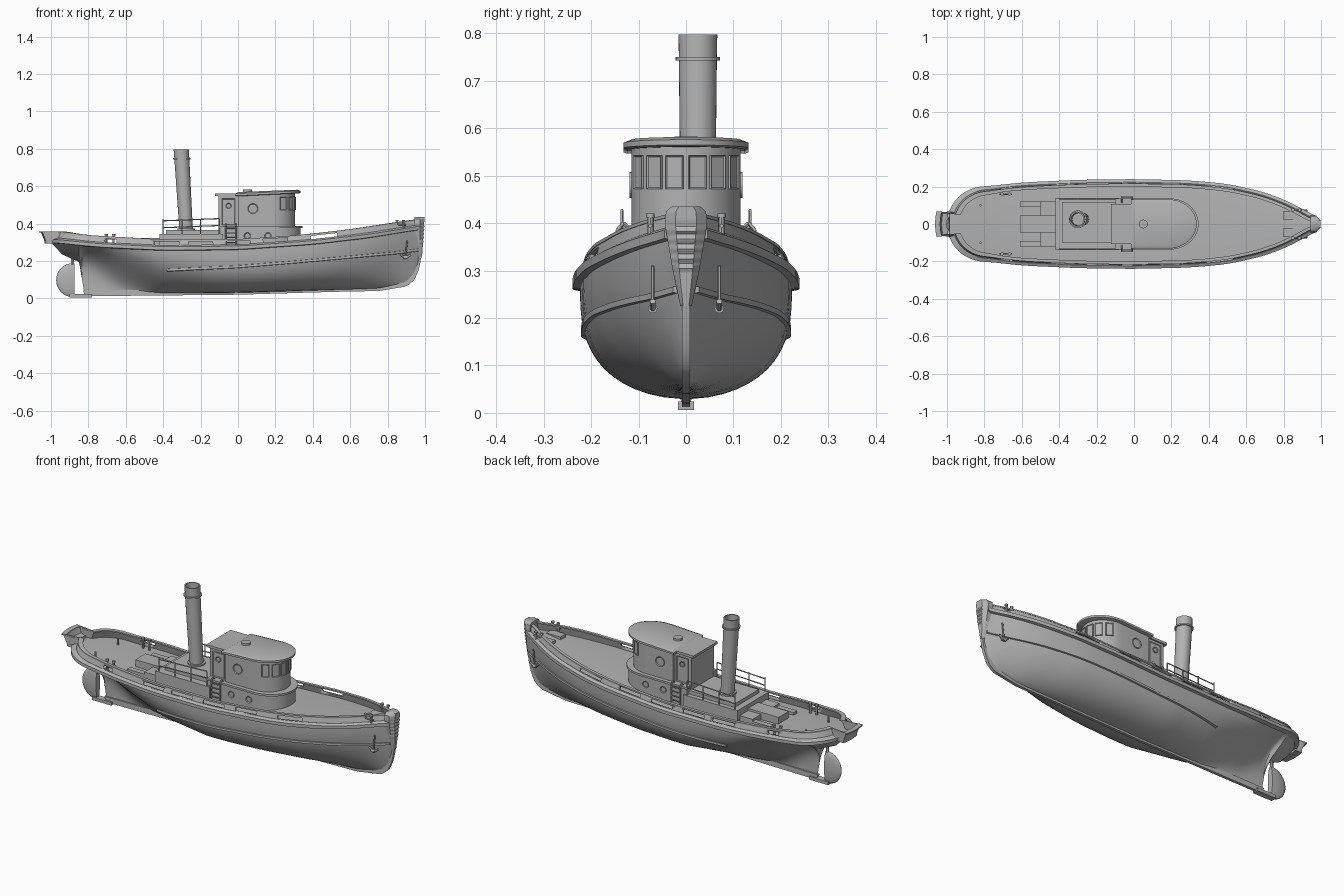
import bpy, bmesh, math
from mathutils import Vector, Matrix

if "Cube" in bpy.data.objects:
    bpy.data.objects.remove(bpy.data.objects["Cube"])

grey = bpy.data.materials.new("plain grey")
grey.use_nodes = True
grey.diffuse_color = (0.45, 0.45, 0.45, 1)
grey.node_tree.nodes["Principled BSDF"].inputs["Base Color"].default_value = (0.45, 0.45, 0.45, 1)


def lerp(table, x):
    for (a, u), (b, v) in zip(table, table[1:]):
        if x <= b:
            return u + (v - u) * max(0, x - a) / (b - a)
    return table[-1][1]


def soft(table, x):
    return sum(lerp(table, x + k * 0.02) for k in range(-3, 4)) / 7


def finish(name, bm, angle=30):
    bmesh.ops.remove_doubles(bm, verts=bm.verts, dist=0.00005)
    bmesh.ops.recalc_face_normals(bm, faces=bm.faces)
    mesh = bpy.data.meshes.new(name)
    bm.to_mesh(mesh)
    bm.free()
    mesh.materials.append(grey)
    ob = bpy.data.objects.new(name, mesh)
    bpy.context.collection.objects.link(ob)
    bpy.ops.object.select_all(action="DESELECT")
    ob.select_set(True)
    bpy.context.view_layer.objects.active = ob
    bpy.ops.object.shade_smooth_by_angle(angle=math.radians(angle))
    return ob


def loft(name, rows, closed=False, caps=False, angle=30):
    """Skin a list of equal-length point rows."""
    bm = bmesh.new()
    grid = [[bm.verts.new(p) for p in row] for row in rows]
    n = len(rows[0])
    for a, b in zip(grid, grid[1:]):
        for j in range(n if closed else n - 1):
            k = (j + 1) % n
            bm.faces.new((a[j], a[k], b[k], b[j]))
    if caps:
        bm.faces.new(grid[0])
        bm.faces.new(grid[-1])
    return finish(name, bm, angle)


def box(name, x0, x1, y0, y1, z0, z1):
    ring = [(x0, y0), (x1, y0), (x1, y1), (x0, y1)]
    return loft(name, [[(x, y, z) for x, y in ring] for z in (z0, z1)], True, True)


def rods(name, parts):
    bm = bmesh.new()
    for a, b, r in parts:
        a, b = Vector(a), Vector(b)
        m = Matrix.Translation((a + b) / 2) @ (b - a).to_track_quat("Z", "Y").to_matrix().to_4x4()
        bmesh.ops.create_cone(bm, cap_ends=True, segments=12, radius1=r, radius2=r,
                              depth=(b - a).length, matrix=m)
    return finish(name, bm)


def panel(name, loc, normal, w, h, sides=4):
    """Thin framed pane: rectangular, or round with many sides."""
    bm = bmesh.new()
    k = math.sqrt(2) if sides == 4 else 1
    turn = [(i + 0.5) * math.tau / sides for i in range(sides)]
    face = bm.faces.new([bm.verts.new((k * w / 2 * math.cos(t), k * h / 2 * math.sin(t), -0.004)) for t in turn])
    ext = bmesh.ops.extrude_face_region(bm, geom=[face])["geom"]
    bmesh.ops.translate(bm, verts=[g for g in ext if isinstance(g, bmesh.types.BMVert)], vec=(0, 0, 0.008))
    front = max(bm.faces, key=lambda f: f.calc_center_median().z)
    bm.normal_update()
    bmesh.ops.inset_individual(bm, faces=[front], thickness=0.004, depth=-0.003)
    m = Vector(normal).to_track_quat("Z", "Y").to_matrix().to_4x4()
    bm.transform(Matrix.Translation(loc) @ m)
    return finish(name, bm)


# Hull lines
BEAM = [(-0.8, 0.2), (-0.6, 0.222), (-0.3, 0.236), (0, 0.24), (0.3, 0.233), (0.5, 0.215),
        (0.7, 0.17), (0.85, 0.11), (0.93, 0.062), (1, 0.028)]
RAIL = [(-1, 0.31), (-0.75, 0.285), (-0.4, 0.268), (0, 0.272), (0.4, 0.3), (0.7, 0.335), (1, 0.383)]
TOP = [(-1, 0.358), (-0.8, 0.335), (-0.4, 0.312), (0, 0.314), (0.3, 0.333), (0.6, 0.366), (1, 0.425)]
KEEL = [(-1, 0.3), (-0.94, 0.235), (-0.85, 0.195), (-0.82, 0.022), (0, 0.03), (0.5, 0.045), (0.75, 0.05),
        (0.9, 0.075), (0.94, 0.11), (0.965, 0.17), (0.98, 0.25), (0.99, 0.33)]
POWER = [(-0.85, 0.8), (-0.82, 5), (-0.65, 2.2), (-0.4, 0.9), (-0.1, 0.5), (0.2, 0.5),
         (0.5, 0.6), (0.75, 0.8), (0.95, 0.9)]
FULL = [(-0.82, 1), (-0.65, 1.4), (-0.4, 2.2), (-0.1, 3), (0.2, 3), (0.5, 2.6), (0.75, 2), (0.95, 1.6)]


def beam(x):
    b = soft(BEAM, x)
    return b * math.sqrt(max(0, 1 - ((-0.8 - x) / 0.2) ** 2)) if x < -0.8 else b


def rail(x):
    return soft(RAIL, x)


def side(x, z):
    """Half breadth of the hull skin at a height."""
    k = lerp(KEEL, x)
    t = min(1, max(0, (z - k) / max(0.001, rail(x) - k)))
    return max(0, beam(x) - 0.016) * (1 - (1 - t) ** lerp(FULL, x)) ** lerp(POWER, x)


N = 64
xs = sorted([-0.008 - 0.99 * math.cos(math.pi * i / N) for i in range(N + 1)] + [-0.85, -0.835, -0.82])
rows = []
for x in xs:
    k, r = lerp(KEEL, x), rail(x)
    half = [(k + (r - k) * (j / 14) ** 1.6) for j in range(15)]
    rows.append([(x, -side(x, z), z) for z in reversed(half)] + [(x, side(x, z), z) for z in half[1:]])
loft("hull", rows, angle=40)
loft("deck", [[(x, s * max(0, beam(x) - 0.022), rail(x) + (0 if s else 0.008)) for s in (-1, 0, 1)]
              for x in xs if x > -0.99])

# Keel and stem bar
inner = [(x, lerp(KEEL, x)) for x in xs if -0.82 <= x]
loft("keel_and_stem", [[(x + dx, y, z + dz) for y, dx, dz in
                       ((-0.008, -0.01, 0.02), (0.008, -0.01, 0.02), (0.008, 0.004, -0.01), (-0.008, 0.004, -0.01))]
                      for x, z in inner], True, True)
box("rudder_shoe", -0.9, -0.78, -0.017, 0.017, 0.006, 0.024)

# Plan path round the stern, used by the rail and bulwark
ps = [x for x in xs if x < 0.975]
plan = [Vector((x, -beam(x))) for x in reversed(ps)] + [Vector((-1, 0))] + [Vector((x, beam(x))) for x in ps]


def sweep(name, profile):
    out = []
    for i, p in enumerate(plan):
        d = (plan[min(i + 1, len(plan) - 1)] - plan[max(i - 1, 0)]).normalized()
        nrm = Vector((d.y, -d.x))
        if abs(nrm.y) > 0.3 and nrm.y * p.y < 0:
            nrm = -nrm
        lean = lerp([(-0.98, 1.6), (-0.7, 1)], p.x)
        h = soft(TOP, p.x) - rail(p.x)
        out.append([(p.x + nrm.x * a * lean, p.y + nrm.y * a * lean, rail(p.x) + dz + h * f)
                    for a, dz, f in profile])
    return loft(name, out, True, True)


sweep("rub_rail", [(-0.022, -0.014, 0), (0, -0.01, 0), (0, 0.008, 0), (-0.016, 0.016, 0), (-0.022, 0.014, 0)])
sweep("bulwark_cap", [(-0.023, -0.004, 1), (-0.023, 0.003, 1), (-0.04, 0.003, 1), (-0.04, -0.004, 1)])
bulwark = sweep("bulwark", [(-0.014, 0, 0), (-0.026, 0, 1), (-0.034, 0, 1), (-0.022, 0, 0)])

# Freeing ports cut through the bulwark
for x, w in ((-0.68, 0.06), (-0.38, 0.13), (-0.2, 0.13), (0.0, 0.13), (0.2, 0.13), (0.46, 0.14)):
    cut = box("port_cutter", -w / 2, w / 2, -0.4, 0.4, -0.009, 0.009)
    cut.location = (x, 0, rail(x) + 0.026)
    cut.rotation_euler.y = -math.atan2(rail(x + 0.05) - rail(x - 0.05), 0.1)
    cut.hide_render = True
    mod = bulwark.modifiers.new("ports", "BOOLEAN")
    mod.object, mod.operation = cut, "DIFFERENCE"
    bpy.context.view_layer.objects.active = bulwark
    bpy.ops.object.modifier_apply(modifier="ports")
    bpy.data.objects.remove(cut)

for s, label in ((1, "left"), (-1, "right")):
    # Lower fender strake
    strake = []
    for i in range(45):
        x = -0.38 + 1.345 * i / 44
        z = lerp([(-0.38, 0.152), (0, 0.17), (0.33, 0.197), (0.86, 0.245), (0.98, 0.262)], x)
        y = side(x, z)
        strake.append([(x, s * (y + a), z + dz) for a, dz in ((-0.01, -0.009), (0.007, -0.006), (0.007, 0.006), (-0.01, 0.009))])
    loft(label + "_strake", strake, True, True)
    # Anchor
    y = s * (side(0.895, 0.27) + 0.012)
    rods(label + "_anchor", [((0.895, y, 0.225), (0.905, y, 0.31), 0.004), ((0.87, y, 0.235), (0.895, y, 0.215), 0.006),
                             ((0.895, y, 0.215), (0.925, y, 0.235), 0.006), ((0.885, y, 0.22), (0.905, y, 0.22), 0.01)])
    # Mooring bitts
    for tag, x0, x1, yy in (("bow", 0.85, 0.885, 0.075), ("stern", -0.705, -0.665, 0.16)):
        z = rail(x0)
        rods(f"{label}_{tag}_bitts", [p for x in (x0, x1) for p in
             (((x, s * yy, z), (x, s * yy, z + 0.06), 0.006), ((x, s * yy, z + 0.053), (x, s * yy, z + 0.061), 0.009))]
             + [((x0 - 0.014, s * yy, z + 0.035), (x1 + 0.014, s * yy, z + 0.035), 0.004)])
    rods(label + "_stern_post", [((-0.82, s * 0.1, 0.28), (-0.82, s * 0.1, 0.33), 0.006)])
    box(label + "_fore_hatch", 0.8, 0.89, s * 0.045 - 0.024, s * 0.045 + 0.024, 0.34, 0.373)
    # Casing railing
    posts = [-0.4, -0.3, -0.2, -0.1]
    rods(label + "_railing", [((x, s * 0.135, 0.34), (x, s * 0.135, 0.425), 0.003) for x in posts]
         + [((-0.4, s * 0.135, z - 0.012), (-0.1, s * 0.135, z), 0.003) for z in (0.39, 0.427)])
    # Ladder with bent handrails
    rods(label + "_ladder", [p for x in (-0.065, -0.01) for p in
         (((x, s * 0.145, 0.28), (x, s * 0.145, 0.385), 0.004), ((x, s * 0.145, 0.385), (x, s * 0.132, 0.4), 0.004),
          ((x, s * 0.132, 0.4), (x, s * 0.115, 0.385), 0.004))]
         + [((-0.065, s * 0.145, z), (-0.01, s * 0.145, z), 0.003) for z in (0.3, 0.325, 0.35, 0.375)])
    # Portholes and doors
    for i, x in enumerate((0.05, 0.16)):
        panel(f"{label}_base_porthole_{i}", (x, s * 0.13, 0.335), (0, s, 0), 0.036, 0.036, 20)
    panel(label + "_house_porthole", (0.08, s * 0.115, 0.48), (0, s, 0), 0.055, 0.055, 24)
    panel(label + "_door", (-0.05, s * 0.1, 0.463), (0, s, 0), 0.07, 0.14)
    panel(label + "_door_porthole", (-0.05, s * 0.103, 0.495), (0, s, 0), 0.03, 0.03, 20)
    # Wheelhouse windows wrapped round the nose
    for i, t in enumerate((0.21, 0.61, 1.04)):
        panel(f"{label}_window_{i}", (0.175 + 0.13 * math.cos(t), s * 0.115 * math.sin(t), 0.507),
              (math.cos(t) / 0.13, s * math.sin(t) / 0.115, 0), 0.038, 0.07)


def nosed(name, x0, x1, half, nose, levels):
    """Block with a round front; each level is height, inset, rise at the front."""
    out = []
    for z, inset, rise in levels:
        h, n = half - inset, nose - inset
        ring = [(x0 + inset, -h)] + [(x1 - nose + n * math.sin(a), -h * math.cos(a))
                                     for a in [math.pi * i / 28 for i in range(29)]] + [(x0 + inset, h)]
        out.append([(x, y, z + rise * (x - x0)) for x, y in ring])
    return loft(name, out, True, True)


# Deckhouse and wheelhouse
nosed("house_base", -0.1, 0.335, 0.13, 0.15, [(0.26, 0, 0), (0.38, 0, 0)])
nosed("base_ledge", -0.1, 0.345, 0.137, 0.155, [(0.377, 0, 0), (0.388, 0, 0)])
nosed("wheelhouse", 0.0, 0.305, 0.115, 0.13, [(0.38, 0, 0), (0.56, 0, 0)])
box("aft_house", -0.105, 0.01, -0.1, 0.1, 0.36, 0.553)
nosed("wheelhouse_roof", -0.015, 0.335, 0.132, 0.155,
      [(0.546, 0.008, 0.045), (0.549, 0, 0.045), (0.56, 0, 0.045), (0.568, 0.018, 0.04)])
box("aft_roof", -0.122, 0.0, -0.108, 0.108, 0.548, 0.562)
rods("roof_vent", [((0.05, 0, 0.56), (0.05, 0, 0.582), 0.024)])

# Engine casing and aft steps
box("casing", -0.42, -0.08, -0.14, 0.14, 0.26, 0.345)
box("casing_top", -0.385, -0.1, -0.1, 0.115, 0.34, 0.365)
box("aft_step", -0.5, -0.41, -0.12, 0.12, 0.26, 0.31)
box("aft_hatch", -0.61, -0.41, -0.045, 0.045, 0.26, 0.322)
for s in (-1, 1):
    box("step_wing", -0.61, -0.5, s * 0.105 - 0.015, s * 0.105 + 0.015, 0.26, 0.298)

# Raked hollow funnel
rings = [(0.36, 0.036), (0.742, 0.04), (0.742, 0.047), (0.75, 0.047), (0.75, 0.04), (0.797, 0.041),
         (0.797, 0.034), (0.7, 0.033)]
loft("funnel", [[(-0.277 - 0.06 * (z - 0.36) + r * math.cos(a), 0.025 + r * math.sin(a), z)
                 for a in [math.tau * i / 32 for i in range(32)]] for z, r in rings], True, True)
rods("funnel_collar", [((-0.277, 0.025, 0.36), (-0.277, 0.025, 0.373), 0.047)])

# Ribbed bow fender
rows = []
for i in range(41):
    z = 0.225 + 0.21 * i / 40
    w = lerp([(0.225, 0.012), (0.3, 0.028), (0.4, 0.045), (0.425, 0.042), (0.435, 0.03)], z)
    rib = 0.005 * math.sin((z - 0.3) * 314) if 0.3 < z < 0.4 else 0
    xf = lerp([(0.225, 0.984), (0.33, 0.992), (0.435, 0.997)], z) + rib * 0.6
    rows.append([(0.945, -w, z), (0.974, -w, z), (xf, -0.5 * w, z), (xf, 0.5 * w, z), (0.974, w, z), (0.945, w, z)])
loft("bow_fender", rows, True, True, 40)

# Rudder
bm = bmesh.new()
bmesh.ops.create_uvsphere(bm, u_segments=32, v_segments=20, radius=1)
for v in bm.verts:
    v.co = (min(-0.875, -0.885 + 0.087 * v.co.x), 0.018 * v.co.y, 0.098 + 0.09 * v.co.z)
finish("rudder", bm, 45)
rods("rudder_stock", [((-0.885, 0, 0.15), (-0.885, 0, 0.25), 0.008)])
